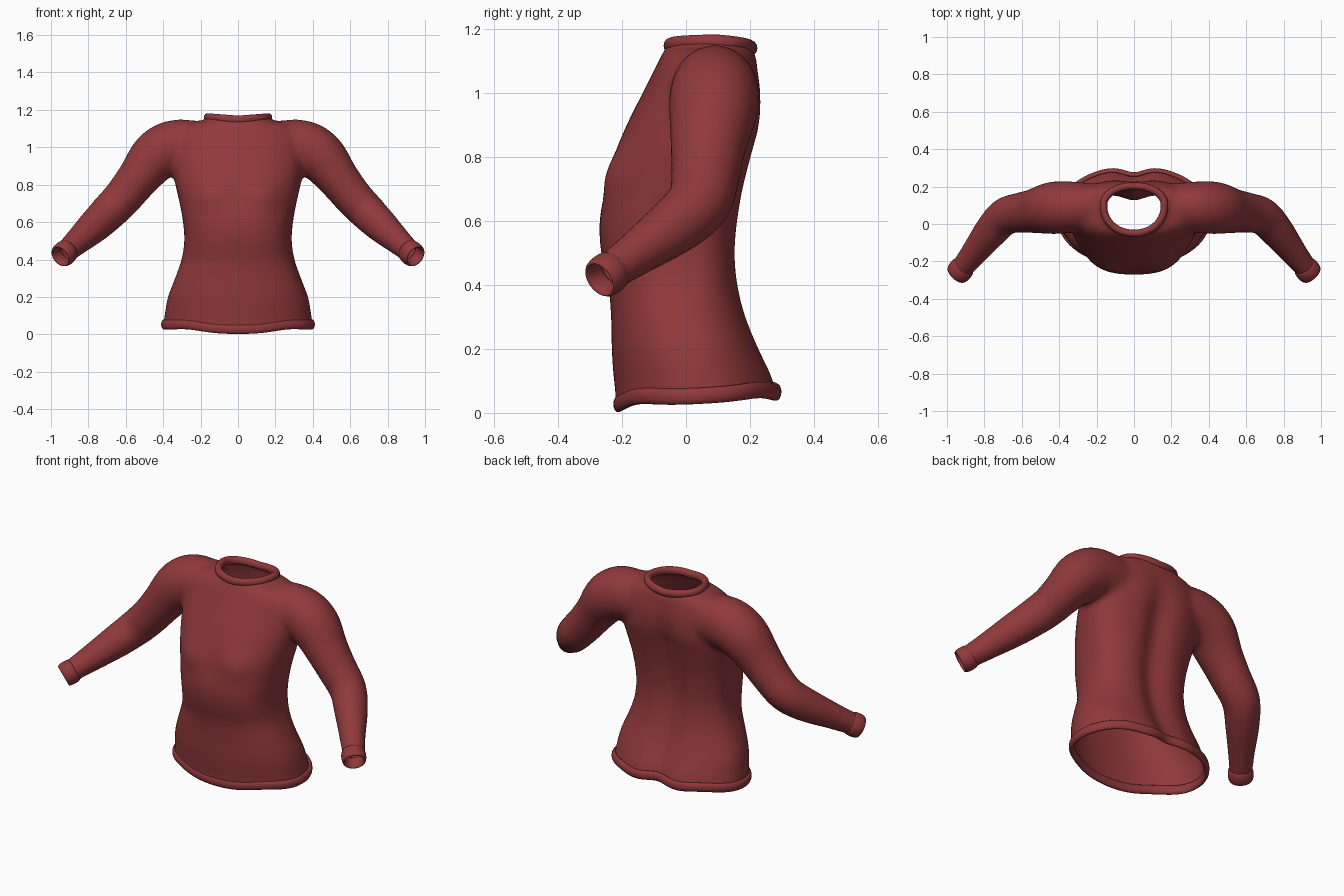
import bpy, bmesh, math
from mathutils import Vector

cube = bpy.data.objects.get("Cube")
if cube:
    bpy.data.objects.remove(cube)

wool = bpy.data.materials.new("dark_red_wool")
wool.use_nodes = True
colour = (0.28, 0.04, 0.043, 1)
wool.diffuse_color = colour
bsdf = wool.node_tree.nodes["Principled BSDF"]
bsdf.inputs["Base Color"].default_value = colour
bsdf.inputs["Roughness"].default_value = 0.8


def spline(rows, steps):
    """Smooth curve through rows of numbers."""
    rows = [Vector(r) for r in rows]
    out = []
    for i in range(len(rows) - 1):
        a, b, c, d = (rows[min(max(k, 0), len(rows) - 1)] for k in range(i - 1, i + 3))
        for s in range(steps):
            t = s / steps
            out.append(b + (c - a) * (t / 2) + (a * 2 - b * 5 + c * 4 - d) * (t * t / 2)
                       + (b * 3 - a - c * 3 + d) * (t ** 3 / 2))
    return out + [rows[-1]]


def oval(z, w, front, back, mid, n, count=72):
    """Rounded ring with separate front and back depth."""
    pts = []
    for i in range(count):
        a = math.tau * i / count
        c, s = math.cos(a), math.sin(a)
        x = w * math.copysign(abs(c) ** (2 / n), c)
        depth = (back - mid) if s > 0 else (mid - front)
        pts.append(Vector((x, mid + depth * math.copysign(abs(s) ** (2 / n), s), z)))
    return pts


def skin(bm, rings, cap=True, wrap=False):
    """Join rings of equal length with quads."""
    loops = [[bm.verts.new(p) for p in ring] for ring in rings]
    if wrap:
        loops.append(loops[0])
    for a, b in zip(loops, loops[1:]):
        for i in range(len(a)):
            j = (i + 1) % len(a)
            bm.faces.new((a[i], a[j], b[j], b[i]))
    if cap:
        bm.faces.new(loops[0])
        bm.faces.new(loops[-1])


def finish(bm, name):
    bmesh.ops.recalc_face_normals(bm, faces=bm.faces)
    mesh = bpy.data.meshes.new(name)
    bm.to_mesh(mesh)
    bm.free()
    mesh.materials.append(wool)
    mesh.shade_smooth()
    obj = bpy.data.objects.new(name, mesh)
    bpy.context.collection.objects.link(obj)
    return obj


def band(name, path, axis, thick, height):
    """Rolled edge with an oval section along a closed path."""
    bm = bmesh.new()
    rings = []
    for i, p in enumerate(path):
        tangent = path[(i + 1) % len(path)] - path[i - 1]
        out = tangent.cross(axis).normalized()
        rings.append([p + out * thick * math.cos(a) + axis * height * math.sin(a)
                      for a in (math.tau * k / 14 for k in range(14))])
    skin(bm, rings, cap=False, wrap=True)
    return finish(bm, name)


def bump(value, width):
    return math.exp(-(value / width) ** 2)


def drape(p):
    """Spine hollow at the back and fullness of the chest."""
    if p.y > 0.05 and abs(p.x) < 0.3:
        p.y -= 0.035 * bump(p.x, 0.08) * min(1, max(0, (1.1 - p.z) * 4))
    elif p.y < -0.05:
        p.y -= 0.022 * bump(abs(p.x) - 0.15, 0.09) * bump(p.z - 0.74, 0.08)
    return p


# Torso rows: height, half width, front, back, middle, squareness
torso = [
    (-0.10, 0.41, -0.22, 0.34, 0.04, 2.1),
    (0.05, 0.398, -0.22, 0.30, 0.04, 2.1),
    (0.12, 0.39, -0.227, 0.278, 0.03, 2.1),
    (0.20, 0.375, -0.232, 0.238, 0.02, 2.2),
    (0.30, 0.337, -0.234, 0.197, 0.0, 2.3),
    (0.40, 0.302, -0.243, 0.172, 0.0, 2.4),
    (0.50, 0.287, -0.265, 0.162, 0.0, 2.6),
    (0.60, 0.294, -0.27, 0.17, 0.0, 2.6),
    (0.70, 0.312, -0.25, 0.187, 0.01, 2.5),
    (0.80, 0.335, -0.225, 0.212, 0.03, 2.4),
    (0.90, 0.35, -0.185, 0.238, 0.05, 2.3),
    (1.00, 0.355, -0.135, 0.24, 0.07, 2.2),
    (1.08, 0.345, -0.095, 0.225, 0.08, 2.2),
    (1.13, 0.27, -0.07, 0.212, 0.09, 2.1),
    (1.15, 0.175, -0.057, 0.205, 0.09, 2.0),
    (1.23, 0.165, -0.052, 0.205, 0.09, 2.0),
]
# Sleeve rows: centre, depth radius, height radius
sleeve = [
    (0.20, 0.09, 1.00, 0.125, 0.14),
    (0.34, 0.09, 1.00, 0.138, 0.147),
    (0.44, 0.085, 0.95, 0.14, 0.138),
    (0.53, 0.07, 0.84, 0.12, 0.115),
    (0.61, 0.06, 0.74, 0.108, 0.105),
    (0.69, 0.04, 0.655, 0.1, 0.1),
    (0.77, -0.045, 0.577, 0.09, 0.09),
    (0.86, -0.16, 0.495, 0.07, 0.072),
    (0.945, -0.265, 0.42, 0.058, 0.058),
    (1.00, -0.325, 0.377, 0.058, 0.058),
]

solid = bmesh.new()
skin(solid, [oval(*row) for row in spline(torso, 4)])
for side in (1, -1):
    rows = spline(sleeve, 4)
    rings = []
    for i, r in enumerate(rows):
        ahead, behind = rows[min(i + 1, len(rows) - 1)], rows[max(i - 1, 0)]
        along = Vector((ahead - behind)[:3]).normalized()
        u = Vector((0, 1, 0))
        u = (u - along * u.dot(along)).normalized()
        v = along.cross(u)
        ring = []
        for k in range(36):
            a = math.tau * k / 36
            p = Vector(r[:3]) + u * r[3] * math.cos(a) + v * r[4] * math.sin(a)
            ring.append(Vector((side * p.x, p.y, p.z)))
        rings.append(ring)
    skin(solid, rings)
body = finish(solid, "sweater_body")

# Fuse torso and sleeves into one knitted surface
fuse = body.modifiers.new("fuse", 'REMESH')
fuse.mode = 'VOXEL'
fuse.voxel_size = 0.014
fused = bpy.data.meshes.new_from_object(body.evaluated_get(bpy.context.evaluated_depsgraph_get()))
body.modifiers.clear()
bm = bmesh.new()
bm.from_mesh(fused)
for _ in range(7):
    bmesh.ops.smooth_vert(bm, verts=bm.verts, factor=0.5,
                          use_axis_x=True, use_axis_y=True, use_axis_z=True)
for v in bm.verts:
    drape(v.co)


def open_end(point, normal, inside):
    """Cut the surface off beyond a plane, within one region."""
    faces = [f for f in bm.faces if inside(f.calc_center_median())]
    geom = set(faces)
    for f in faces:
        geom.update(f.verts)
        geom.update(f.edges)
    bmesh.ops.bisect_plane(bm, geom=list(geom), plane_co=point, plane_no=normal, clear_outer=True)


# Openings at hem, neck and wrists
open_end((0, 0, 0.05), (0, 0.05, -1), lambda c: c.z < 0.2)
open_end((0, 0, 1.155), (0, 0, 1), lambda c: abs(c.x) < 0.23 and c.z > 1.05)
wrist = Vector((0.945, -0.265, 0.42))
for side in (1, -1):
    open_end((side * wrist.x, wrist.y, wrist.z), (side * 0.6, -0.65, -0.47),
             lambda c: c.x * side > 0.8)
bm.to_mesh(body.data)
bm.free()
body.data.shade_smooth()

# Rolled hem with a gentle wave
hem = [drape(p) for p in oval(0.055, 0.396, -0.212, 0.297, 0.04, 2.1, 120)]
for p in hem:
    p.z += 0.05 * p.y + 0.005 * math.cos(p.x * 22)
    if p.y < 0:
        p.z -= 0.022 * bump(p.x, 0.12)
band("hem_band", hem, Vector((0, 0, 1)), 0.015, 0.026)

# Collar, raised a little at the sides
collar = oval(1.147, 0.163, -0.05, 0.203, 0.1, 2.1)
for p in collar:
    p.z += 0.012 * abs(p.x) / 0.16 - 0.008 * max(0, p.y - 0.1) / 0.1
band("collar", collar, Vector((0, 0, 1)), 0.02, 0.023)

# Cuffs
for side, name in ((1, "left_cuff"), (-1, "right_cuff")):
    axis = Vector((side * 0.6, -0.65, -0.47)).normalized()
    centre = Vector((side * wrist.x, wrist.y, wrist.z)) - axis * 0.028
    u = axis.orthogonal().normalized()
    v = axis.cross(u)
    loop = [centre + (u * math.cos(a) + v * math.sin(a)) * 0.057
            for a in (math.tau * k / 40 for k in range(40))]
    band(name, loop, axis, 0.01, 0.036)
